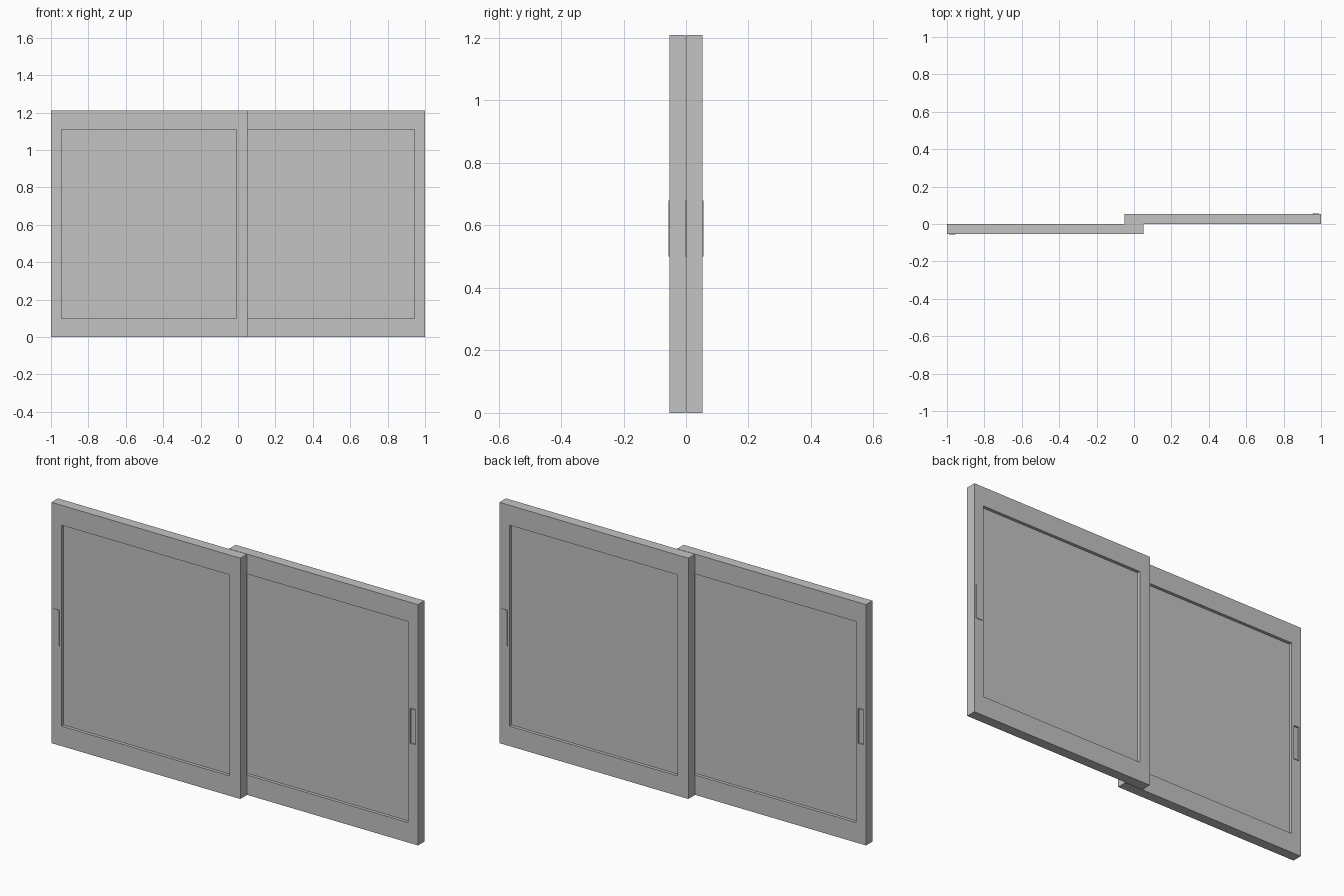
import bpy
import math

if "Cube" in bpy.data.objects:
    bpy.data.objects.remove(bpy.data.objects["Cube"])

# Single matt light grey for every part
grey = bpy.data.materials.new("light_grey")
grey.use_nodes = True
colour = (0.55, 0.55, 0.55, 1)
grey.diffuse_color = colour
grey.node_tree.nodes["Principled BSDF"].inputs["Base Color"].default_value = colour


def box(name, x, y, z):
    """Axis-aligned box from (low, high) pairs."""
    spans = (x, y, z)
    bpy.ops.mesh.primitive_cube_add(size=1, location=[(a + b) / 2 for a, b in spans])
    ob = bpy.context.object
    ob.name = ob.data.name = name
    ob.scale = [b - a for a, b in spans]
    bpy.ops.object.transform_apply(location=True, rotation=False, scale=True)
    ob.data.materials.append(grey)
    return ob


def cut(target, x, y, z):
    """Subtract a box from the target and discard the cutter."""
    cutter = box("cutter", x, y, z)
    cutter.hide_render = True
    mod = target.modifiers.new("cut", "BOOLEAN")
    mod.operation = "DIFFERENCE"
    mod.solver = "EXACT"
    mod.object = cutter
    bpy.context.view_layer.objects.active = target
    bpy.ops.object.modifier_apply(modifier=mod.name)
    bpy.data.objects.remove(cutter)


outer, inner = -0.053, -0.001      # outside and inside faces of the front panel
opening_x, opening_z = (-0.945, -0.01), (0.1, 1.11)
pull_x, pull_z = (-0.99, -0.955), (0.5, 0.68)

# Frame with a through opening and a slot for the pull
frame = box("front_frame", (-1, 0.05), (outer, inner), (0, 1.21))
cut(frame, opening_x, (-0.1, 0.1), opening_z)
cut(frame, pull_x, (-0.1, 0.1), pull_z)

# Thin pane set back from both faces
pane = box("front_pane", opening_x, (outer + 0.016, inner - 0.016), opening_z)

# Pull set in the slot, slightly proud, with a shallow finger recess inside
pull = box("front_pull", pull_x, (outer - 0.003, inner + 0.002), pull_z)
rim = 0.003
cut(pull, (pull_x[0] + rim, pull_x[1] - rim), (inner - 0.006, 0.1),
    (pull_z[0] + rim, pull_z[1] - rim))

# Matching rear panel, turned half a revolution about the centre
for ob in (frame, pane, pull):
    twin = ob.copy()
    twin.name = ob.name.replace("front", "rear")
    twin.rotation_euler.z = math.pi
    bpy.context.collection.objects.link(twin)
